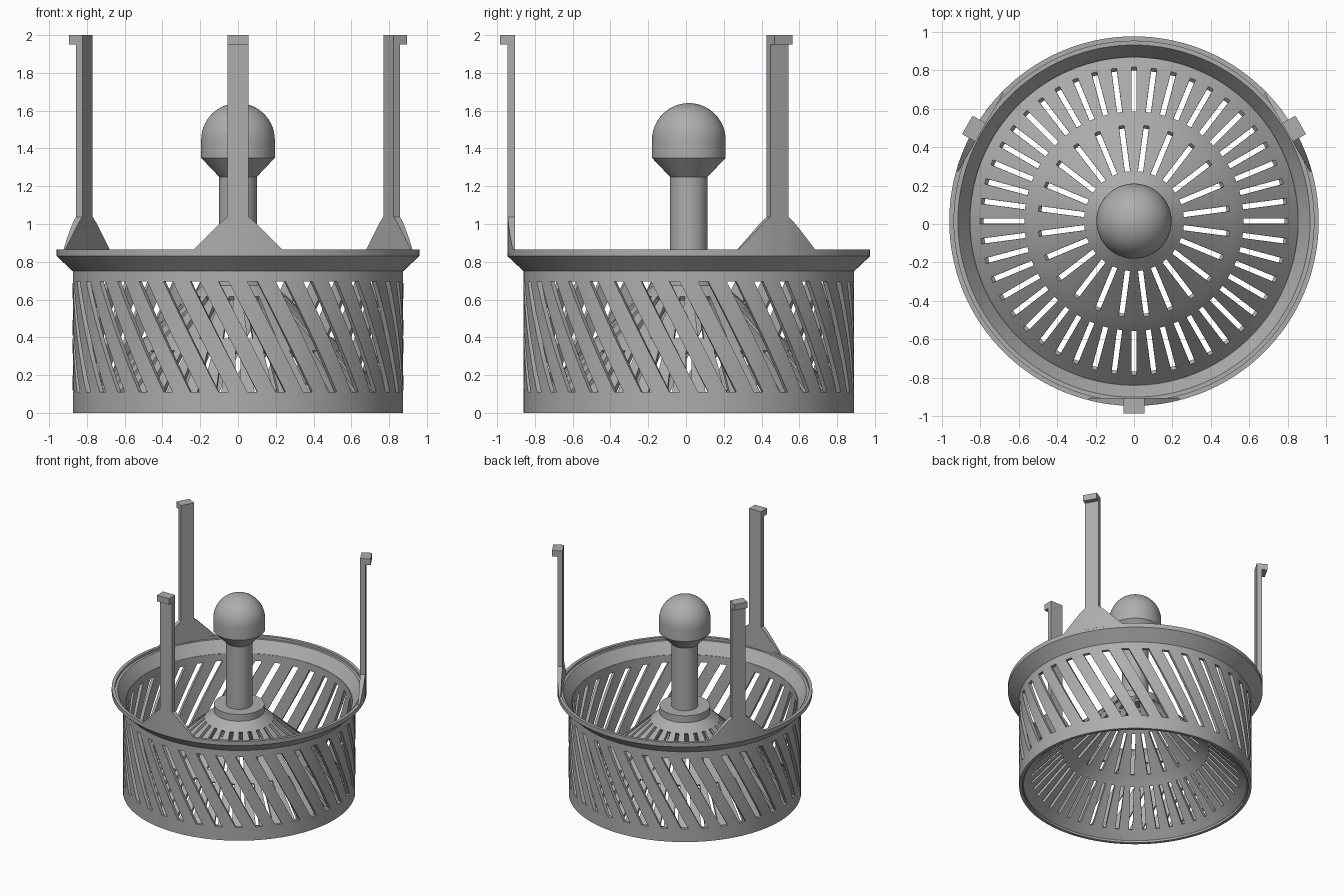
import bpy, bmesh, math
from mathutils import Matrix, Vector

cube = bpy.data.objects.get("Cube")
if cube:
    bpy.data.objects.remove(cube, do_unlink=True)

grey = bpy.data.materials.new("plain_grey")
grey.use_nodes = True
grey.diffuse_color = (0.42, 0.42, 0.42, 1)
grey.node_tree.nodes["Principled BSDF"].inputs["Base Color"].default_value = (0.42, 0.42, 0.42, 1)

CENTRE = Vector((0, 0.015, 0))


def finish(name, bm, turn=0, thickness=0):
    """Turn a bmesh into a finished object, optionally thickened inwards."""
    mesh = bpy.data.meshes.new(name)
    bm.to_mesh(mesh)
    bm.free()
    mesh.materials.append(grey)
    obj = bpy.data.objects.new(name, mesh)
    bpy.context.collection.objects.link(obj)
    obj.matrix_world = Matrix.Translation(CENTRE) @ Matrix.Rotation(turn, 4, 'Z')
    bpy.ops.object.select_all(action='DESELECT')
    obj.select_set(True)
    bpy.context.view_layer.objects.active = obj
    if thickness:
        mod = obj.modifiers.new("thickness", 'SOLIDIFY')
        mod.thickness = thickness
        mod.offset = -1
        bpy.ops.object.modifier_apply(modifier=mod.name)
    bpy.ops.object.shade_smooth_by_angle(angle=math.radians(30))
    return obj


def lathe(name, profile, steps=96):
    """Spin a profile of (radius, height) points around the vertical axis."""
    bm = bmesh.new()
    verts = [bm.verts.new((r, 0, z)) for r, z in profile]
    edges = [bm.edges.new(pair) for pair in zip(verts, verts[1:])]
    bmesh.ops.spin(bm, geom=verts + edges, cent=(0, 0, 0), axis=(0, 0, 1),
                   angle=math.tau, steps=steps)
    bmesh.ops.remove_doubles(bm, verts=bm.verts, dist=1e-4)
    bmesh.ops.recalc_face_normals(bm, faces=bm.faces)
    return finish(name, bm)


def slotted_shell(name, rows, sectors, is_open, thickness, rib_cuts=2):
    """Round shell from rows of (radius, height, twist, slot half angle)."""
    bm = bmesh.new()
    pitch = math.tau / sectors
    rings = []
    for r, z, twist, half in rows:
        ring = []
        for k in range(sectors):
            rib = (pitch - 2 * half) / rib_cuts
            offsets = [-half] + [half + rib * i for i in range(rib_cuts)]
            for off in offsets:
                a = k * pitch + twist + off
                ring.append(bm.verts.new((r * math.cos(a), r * math.sin(a), z)))
        rings.append(ring)
    per = rib_cuts + 1
    for i, (low, high) in enumerate(zip(rings, rings[1:])):
        for j in range(len(low)):
            if j % per == 0 and is_open(i, j // per):
                continue
            n = (j + 1) % len(low)
            bm.faces.new((low[j], low[n], high[n], high[j]))
    loose = [v for v in bm.verts if not v.link_faces]
    bmesh.ops.delete(bm, geom=loose, context='VERTS')
    return finish(name, bm, thickness=thickness)


# Basket wall with leaning slots
STEPS = 8
LEAN = math.radians(-20)
WALL_HALF = math.radians(1.75)
START = math.radians(5)
wall_rows = [(0.875, 0, START, WALL_HALF)]
for s in range(STEPS + 1):
    t = s / STEPS
    wall_rows.append((0.875, 0.11 + 0.585 * t, START + LEAN * t, WALL_HALF))
wall_rows.append((0.875, 0.755, START + LEAN, WALL_HALF))
slotted_shell("basket_wall", wall_rows, 36,
              lambda row, k: 1 <= row <= STEPS, 0.025, rib_cuts=3)

# Conical floor with two rings of radial slots
cone = [(0.86, 0.03), (0.80, 0.09), (0.57, 0.33), (0.53, 0.37),
        (0.50, 0.395), (0.26, 0.615), (0.17, 0.69)]
cone_rows = [(r, z, 0, math.asin(0.014 / max(r, 0.26))) for r, z in cone]
slotted_shell("cone_floor", cone_rows, 48,
              lambda row, k: row == 1 or (row == 4 and k % 2 == 1), 0.025)

# Flared rim with a small stepped lip
rim = [(0.875, 0.75), (0.96, 0.83), (0.96, 0.865), (0.935, 0.865),
       (0.935, 0.845), (0.915, 0.845), (0.85, 0.75)]
lathe("flared_rim", rim + rim[:1], 144)

# Collar on top of the cone
lathe("collar", [(0, 0.66), (0.19, 0.66), (0.19, 0.73), (0, 0.73)])

# Stem and round knob
dome = [(0.195 * math.cos(a), 1.445 + 0.195 * math.sin(a))
        for a in (math.pi / 2 * i / 14 for i in range(14))]
lathe("knob", [(0, 0.7), (0.1, 0.7), (0.1, 1.25), (0.195, 1.35)] + dome + [(0, 1.64)])


def hooked_arm(name, turn):
    """Upright bar whose top is bent outwards into a hook."""
    outline = [(-0.92, 0.85), (-0.96, 0.85), (-0.96, 1.95),
               (-1.0, 1.95), (-1.0, 2.0), (-0.92, 2.0)]
    bm = bmesh.new()
    face = bm.faces.new([bm.verts.new((-0.055, y, z)) for y, z in outline])
    side = bmesh.ops.extrude_face_region(bm, geom=[face])["geom"]
    bmesh.ops.translate(bm, vec=(0.11, 0, 0),
                        verts=[v for v in side if isinstance(v, bmesh.types.BMVert)])
    bmesh.ops.recalc_face_normals(bm, faces=bm.faces)
    return finish(name, bm, turn)


def gusset(name, turn):
    """Tapered foot, flat inside and following the rim outside."""
    bm = bmesh.new()
    columns = []
    for i in range(-5, 6):
        x = 0.047 * i
        top = min(1.045, 0.865 + 0.235 - abs(x))
        front = -math.sqrt(0.96 ** 2 - x * x)
        columns.append([bm.verts.new((x, y, z)) for y, z in
                        ((front, 0.85), (front, top), (-0.92, top), (-0.92, 0.85))])
    for a, b in zip(columns, columns[1:]):
        for i in range(4):
            n = (i + 1) % 4
            bm.faces.new((a[i], b[i], b[n], a[n]))
    for end in (columns[0], columns[-1]):
        bm.faces.new(end)
    bmesh.ops.recalc_face_normals(bm, faces=bm.faces)
    return finish(name, bm, turn)


# Three arms spaced evenly around the rim
for label, degrees in (("front", 0), ("left", 120), ("right", 240)):
    hooked_arm(label + "_arm", math.radians(degrees))
    gusset(label + "_arm_foot", math.radians(degrees))
